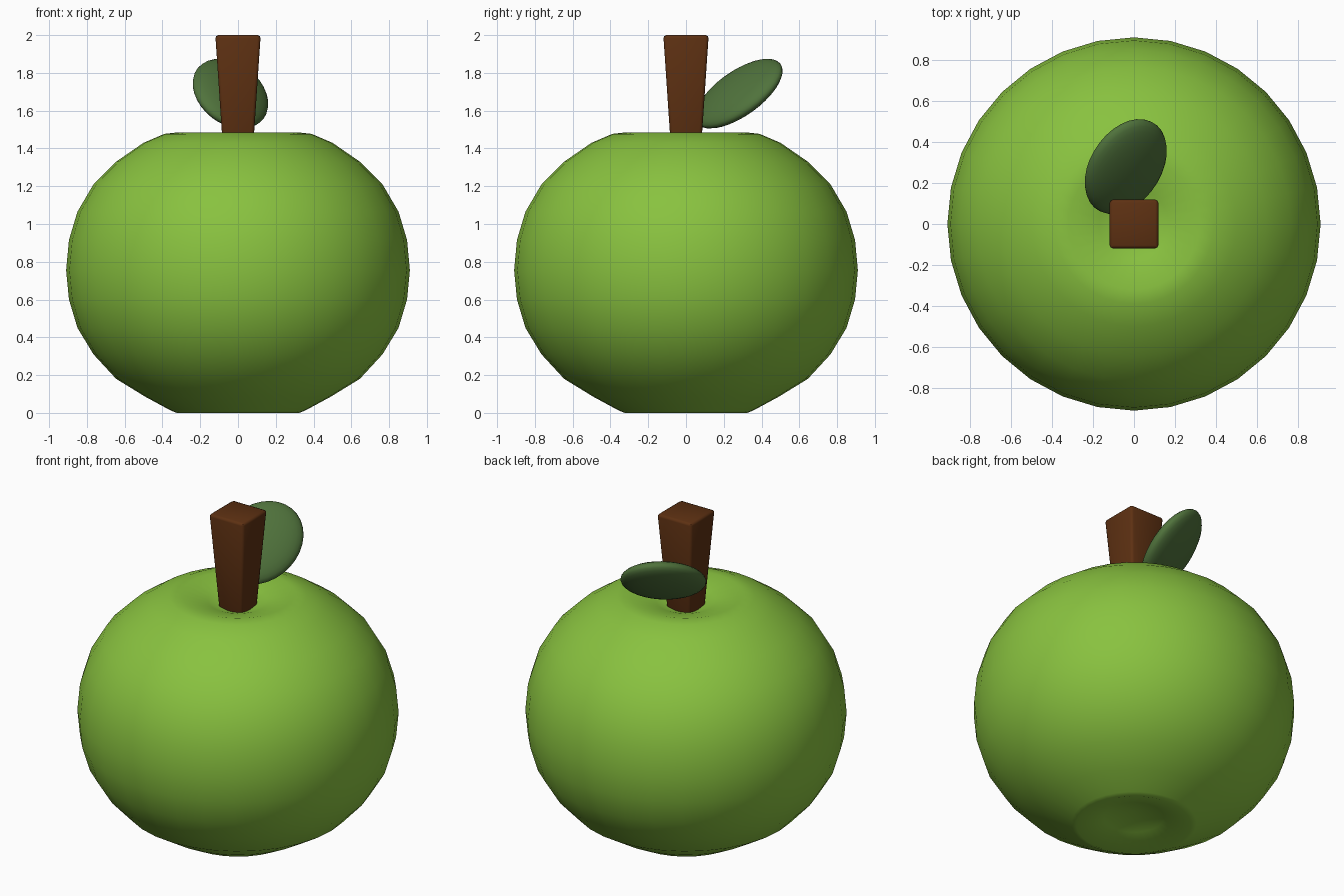
import bpy, bmesh, math
from mathutils import Matrix, Vector

if "Cube" in bpy.data.objects:
    bpy.data.objects.remove(bpy.data.objects["Cube"])


def finish(name, bm, color, smooth_angle=None):
    mesh = bpy.data.meshes.new(name)
    bmesh.ops.recalc_face_normals(bm, faces=bm.faces)
    bm.to_mesh(mesh)
    bm.free()
    ob = bpy.data.objects.new(name, mesh)
    bpy.context.collection.objects.link(ob)
    mat = bpy.data.materials.new(name + "_colour")
    mat.diffuse_color = (*color, 1)
    mat.use_nodes = True
    mat.node_tree.nodes["Principled BSDF"].inputs["Base Color"].default_value = mat.diffuse_color
    mesh.materials.append(mat)
    bpy.ops.object.select_all(action='DESELECT')
    ob.select_set(True)
    bpy.context.view_layer.objects.active = ob
    if smooth_angle is None:
        bpy.ops.object.shade_smooth()
    else:
        bpy.ops.object.shade_smooth_by_angle(angle=math.radians(smooth_angle))
    return ob


# Apple body: lathed profile (radius, height) with a dimple at each pole
profile = [(0, 0.09), (0.17, 0.05), (0.325, 0.0), (0.355, 0.012), (0.49, 0.085),
           (0.645, 0.18), (0.765, 0.31), (0.85, 0.45), (0.895, 0.60), (0.91, 0.755),
           (0.895, 0.915), (0.85, 1.065), (0.765, 1.21), (0.645, 1.33), (0.50, 1.43),
           (0.39, 1.477), (0.32, 1.485), (0.17, 1.445), (0, 1.38)]
bm = bmesh.new()
verts = [bm.verts.new((r, 0, z)) for r, z in profile]
edges = [bm.edges.new(pair) for pair in zip(verts, verts[1:])]
bmesh.ops.spin(bm, geom=verts + edges, cent=(0, 0, 0), axis=(0, 0, 1),
               angle=2 * math.pi, steps=32)
bmesh.ops.remove_doubles(bm, verts=bm.verts, dist=0.0005)
finish("apple_body", bm, (0.25, 0.54, 0.05))

# Stem: square post, wider at the top, with softened edges
bm = bmesh.new()
bmesh.ops.create_cube(bm, size=2)
for v in bm.verts:
    top = v.co.z > 0
    half = 0.12 if top else 0.073
    v.co = (v.co.x * half, v.co.y * half, 2.0 if top else 1.3)
bmesh.ops.bevel(bm, geom=bm.edges[:], offset=0.016, segments=2,
                profile=0.5, affect='EDGES')
finish("stem", bm, (0.11, 0.03, 0.006), 50)

# Leaf: flattened ellipsoid leaning up and back from the stem
long_axis = Vector((0.212, 0.83, 0.513)).normalized()
across = Vector((0.449, -0.586, 0.674)).cross(long_axis).normalized()
normal = long_axis.cross(across)
rotation = Matrix((long_axis, across, normal)).transposed().to_4x4()
bm = bmesh.new()
bmesh.ops.create_uvsphere(bm, u_segments=32, v_segments=16, radius=1)
bm.transform(Matrix.Translation((-0.04, 0.28, 1.69)) @ rotation
             @ Matrix.Diagonal((0.274, 0.219, 0.07, 1)))
finish("leaf", bm, (0.08, 0.17, 0.045))
